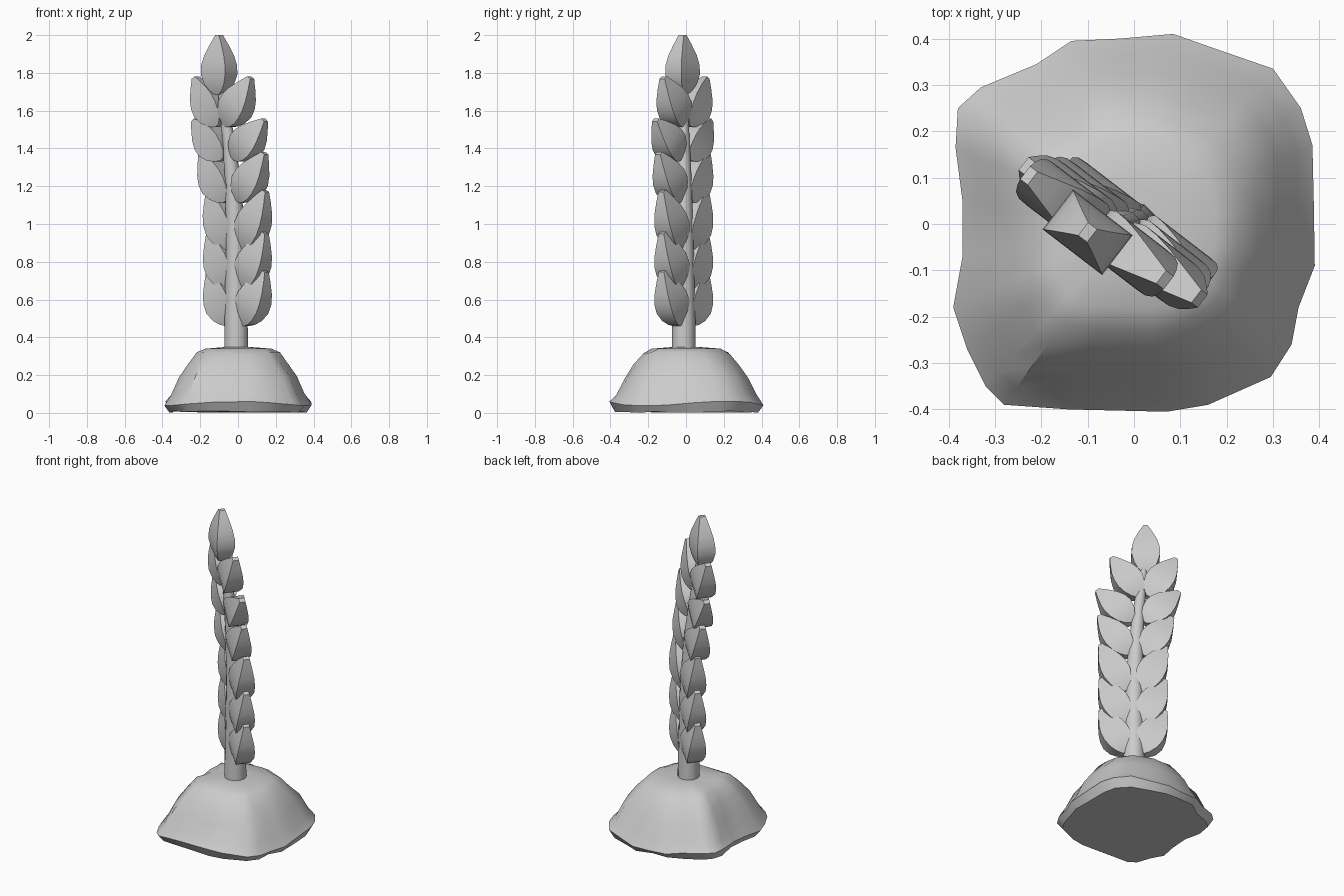
import bpy, bmesh, math, random
from mathutils import Vector

if "Cube" in bpy.data.objects:
    bpy.data.objects.remove(bpy.data.objects["Cube"])

random.seed(4)
TURN = math.radians(37.5)
U = Vector((math.cos(TURN), -math.sin(TURN), 0))   # across the ear
N = Vector((math.sin(TURN), math.cos(TURN), 0))    # through the ear
Z = Vector((0, 0, 1))


def loft(name, rings, angle):
    """Skin closed rings of equal length, cap both ends."""
    bm = bmesh.new()
    vr = [[bm.verts.new(p) for p in r] for r in rings]
    n = len(vr[0])
    for a, b in zip(vr, vr[1:]):
        for i in range(n):
            bm.faces.new((a[i], a[(i + 1) % n], b[(i + 1) % n], b[i]))
    bm.faces.new(vr[0][::-1])
    bm.faces.new(vr[-1])
    bmesh.ops.recalc_face_normals(bm, faces=bm.faces)
    me = bpy.data.meshes.new(name)
    bm.to_mesh(me)
    bm.free()
    ob = bpy.data.objects.new(name, me)
    bpy.context.collection.objects.link(ob)
    bpy.ops.object.select_all(action='DESELECT')
    ob.select_set(True)
    bpy.context.view_layer.objects.active = ob
    bpy.ops.object.shade_smooth_by_angle(angle=math.radians(angle))
    return ob


# Grain stations: along axis, half width, thickness
GRAIN = [(0, .014, .045), (.07, .042, .065), (.18, .066, .09), (.34, .081, .108),
         (.5, .079, .105), (.66, .065, .09), (.84, .039, .062), (1, .012, .035)]


def grain(name, centre, base, tip):
    """base and tip are (offset along U, height)."""
    p0 = centre + U * base[0] + Z * base[1]
    p1 = centre + U * tip[0] + Z * tip[1]
    axis = (p1 - p0).normalized()
    side = axis.cross(N).normalized()
    rings = []
    for s, w, t in GRAIN:
        c = p0.lerp(p1, s)
        rings.append([c + side * w * a + N * t / 2 * b
                      for a, b in ((-1, -1), (1, -1), (1, 1), (-1, 1))])
    return loft(name, rings, 40)


# Paired grains: centre x, centre y, base offset, base z, tip offset, tip z
PAIRS = [(-.003, -.012, .045, .465, .185, .75), (-.003, -.012, .045, .66, .185, .953),
         (-.003, -.012, .045, .87, .187, 1.175), (-.025, -.016, .04, 1.12, .21, 1.375),
         (-.045, -.018, .035, 1.345, .235, 1.55), (-.08, -.008, .025, 1.52, .185, 1.775)]
for i, (cx, cy, b, bz, t, tz) in enumerate(PAIRS):
    for s, label in ((-1, "left"), (1, "right")):
        grain(f"grain_{label}_{i + 1}", Vector((cx, cy, 0)), (s * b, bz), (s * t, tz))
grain("grain_tip", Vector((-.1, -.018, 0)), (0, 1.685), (0, 2.0))

# Stem: x, y, z, radius
STEM = [(-.01, -.012, .25, .064), (-.01, -.012, .5, .061), (-.012, -.012, .9, .052),
        (-.025, -.012, 1.2, .043), (-.05, -.014, 1.45, .033), (-.09, -.016, 1.74, .02)]
loft("stem", [[Vector((x + r * math.cos(k * math.tau / 12), y + r * math.sin(k * math.tau / 12), z))
               for k in range(12)] for x, y, z, r in STEM], 40)

# Soil mound: lumpy rounded-square outline, shrunk ring by ring
OUTLINE = [(.39, -.09), (.388, .04), (.385, .17), (.36, .25), (.30, .335), (.17, .38),
           (.085, .41), (-.03, .4), (-.135, .395), (-.21, .345), (-.33, .295), (-.38, .25),
           (-.385, .165), (-.37, .05), (-.37, -.07), (-.39, -.18), (-.36, -.27),
           (-.32, -.35), (-.28, -.39), (-.14, -.4), (.07, -.405), (.16, -.39),
           (.295, -.33), (.34, -.26), (.355, -.18)]
LEVELS = [(.005, .93), (.05, 1), (.1, .91), (.19, .8), (.26, .7), (.315, .58), (.34, .46), (.348, .2)]
rings = []
for z, s in LEVELS:
    j = .008 if .05 < z < .34 else 0
    corner = .05 if z > .2 else 0
    ring = []
    for x, y in OUTLINE:
        d = 1 - corner * (2 * abs(x * y) / (x * x + y * y))
        dz = .012 * math.sin(3 * math.atan2(y, x)) if z == .05 else random.uniform(-j, j)
        if z < .03:
            dz = random.uniform(-.005, .008)
        ring.append(Vector((x * s * d, y * s * d, z + dz)))
    rings.append(ring)
loft("soil_mound", rings, 40)
